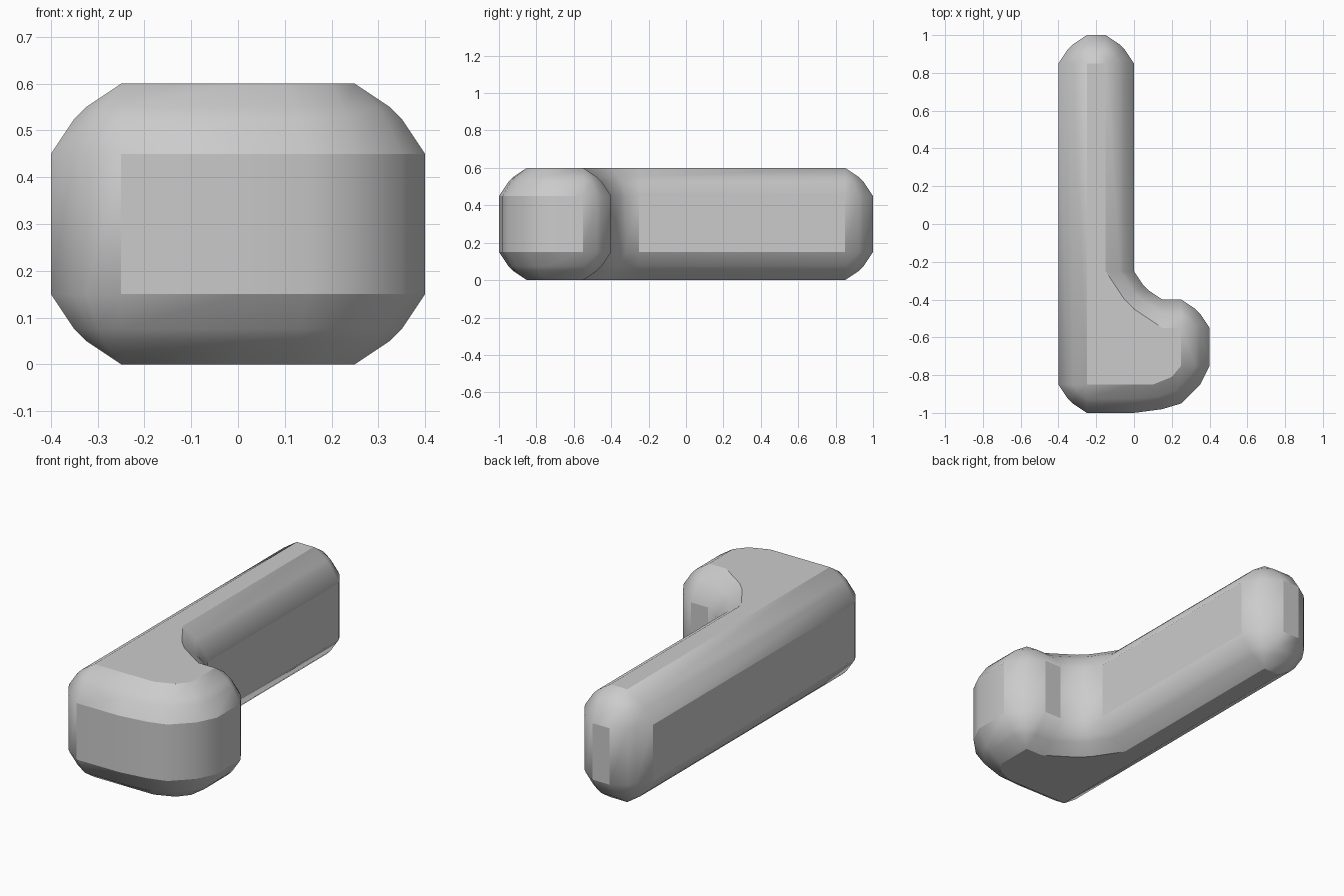
import bpy, bmesh, math
from mathutils import Vector

cube = bpy.data.objects.get("Cube")
if cube:
    bpy.data.objects.remove(cube, do_unlink=True)

R = 0.15            # edge rounding
HEIGHT = 0.6
# rounding profile: (outward, along) from the arc centre
ARC = [(R, 0), (0.1, 0.075), (0.075, 0.1), (0, R)]


def convex(cx, cy, sx, sy, flip=False):
    """Outer corner: pairs of (inner, outer) points around one centre."""
    c = Vector((cx, cy))
    pts = [(c, c + Vector((sx * a, sy * b))) for a, b in ARC]
    return pts[::-1] if flip else pts


def concave(cx, cy, sx, sy):
    """Inner corner: the radius grows as the outline shrinks."""
    c = Vector((cx, cy))
    offs = [Vector((sx * a, sy * b)) for a, b in ARC]
    return [(c + o * 2, c + o) for o in offs][::-1]


# Broad front corner of the short arm
broad = [((0, -0.85), (0, -1)), ((0.1, -0.85), (0.15, -0.98)),
         ((0.2, -0.81), (0.25, -0.95)), ((0.25, -0.75), (0.35, -0.85)),
         ((0.25, -0.75), (0.4, -0.75))]

# Counter-clockwise L outline
outline = convex(-0.25, -0.85, -1, -1)
outline += [(Vector(a), Vector(b)) for a, b in broad]
outline += convex(0.25, -0.55, 1, 1)
outline += concave(0.15, -0.25, -1, -1)
outline += convex(-0.15, 0.85, 1, 1)
outline += convex(-0.25, 0.85, -1, 1, flip=True)

# Stack shrunken and full outlines from bottom to top
half = [(b / R, R - a) for a, b in ARC]
levels = half + [(s, HEIGHT - z) for s, z in reversed(half)]

bm = bmesh.new()
rings = [[bm.verts.new((*i.lerp(o, s), z)) for i, o in outline]
         for s, z in levels]
n = len(outline)
for low, high in zip(rings, rings[1:]):
    for k in range(n):
        j = (k + 1) % n
        bm.faces.new((low[k], low[j], high[j], high[k]))
bm.faces.new(rings[0][::-1])
bm.faces.new(rings[-1])
bmesh.ops.remove_doubles(bm, verts=bm.verts, dist=0.0005)
bmesh.ops.dissolve_degenerate(bm, edges=bm.edges, dist=0.0005)
bmesh.ops.recalc_face_normals(bm, faces=bm.faces)

mesh = bpy.data.meshes.new("rounded_l_bar")
bm.to_mesh(mesh)
bm.free()
bar = bpy.data.objects.new("rounded_l_bar", mesh)
bpy.context.collection.objects.link(bar)

# Plain grey material
grey = bpy.data.materials.new("light_grey")
grey.use_nodes = True
colour = (0.6, 0.6, 0.6, 1)
grey.diffuse_color = colour
grey.node_tree.nodes["Principled BSDF"].inputs["Base Color"].default_value = colour
mesh.materials.append(grey)

# Smooth the rounding, keep the borders of the flat sides sharp
bpy.ops.object.select_all(action='DESELECT')
bar.select_set(True)
bpy.context.view_layer.objects.active = bar
bpy.ops.object.shade_smooth_by_angle(angle=math.radians(30))
